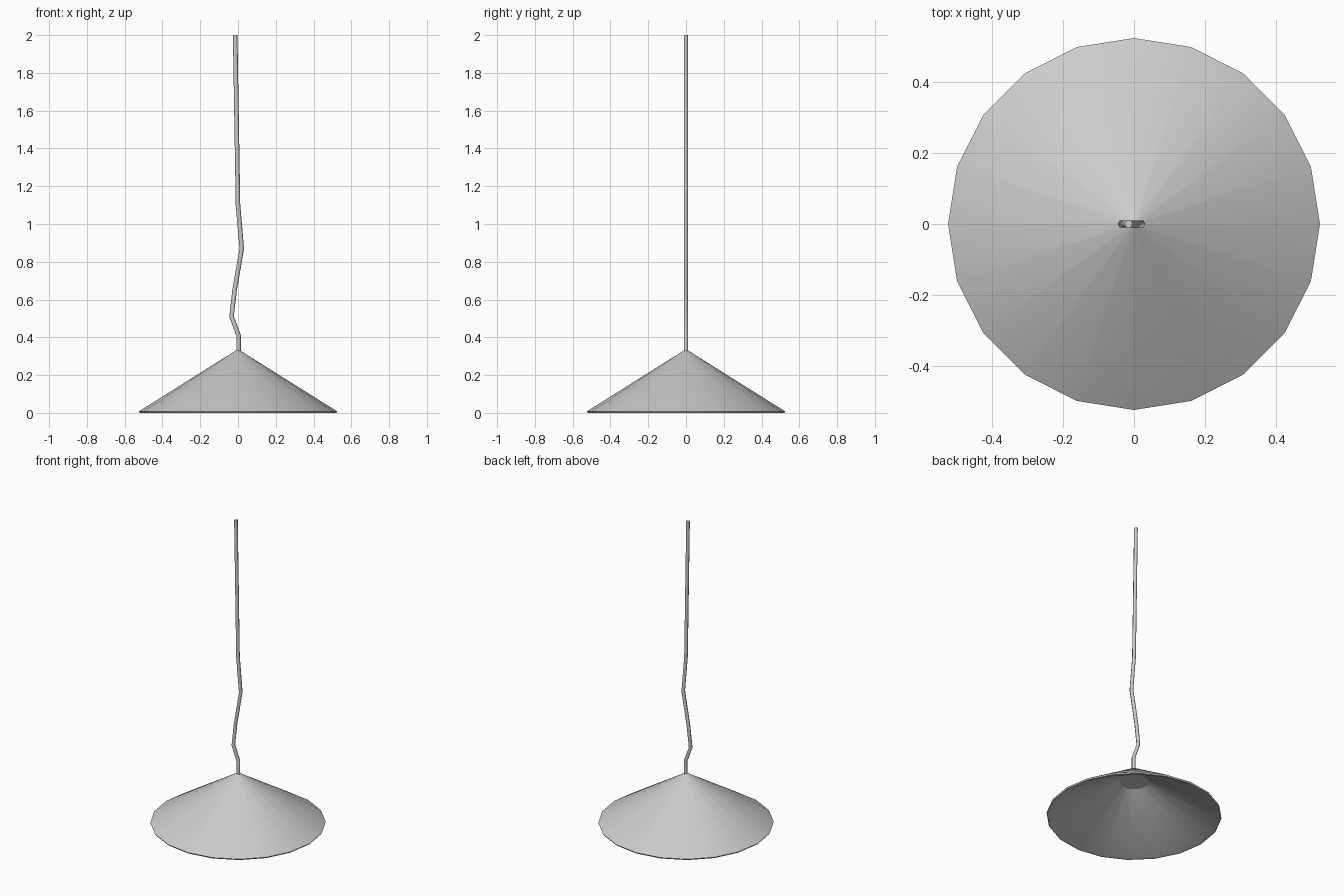
import bpy, bmesh, math

if "Cube" in bpy.data.objects:
    bpy.data.objects.remove(bpy.data.objects["Cube"])

SIDES = 20


def lathe(name, profile):
    """Revolve (radius, z) points; radius 0 makes a single pole vertex."""
    bm = bmesh.new()
    rings = []
    for r, z in profile:
        n = SIDES if r > 0 else 1
        rings.append([bm.verts.new((r * math.cos(2 * math.pi * i / SIDES),
                                    r * math.sin(2 * math.pi * i / SIDES), z))
                      for i in range(n)])
    for a, b in zip(rings, rings[1:]):
        for i in range(SIDES):
            j = (i + 1) % SIDES
            quad = [a[i % len(a)], a[j % len(a)], b[j % len(b)], b[i % len(b)]]
            bm.faces.new(list(dict.fromkeys(quad)))
    bmesh.ops.recalc_face_normals(bm, faces=bm.faces)
    mesh = bpy.data.meshes.new(name)
    bm.to_mesh(mesh)
    bm.free()
    obj = bpy.data.objects.new(name, mesh)
    bpy.context.collection.objects.link(obj)
    return obj


def smooth(obj, degrees):
    bpy.ops.object.select_all(action='DESELECT')
    obj.select_set(True)
    bpy.context.view_layer.objects.active = obj
    bpy.ops.object.shade_smooth_by_angle(angle=math.radians(degrees))


# Hollow conical lampshade: outer cone, thin rim, inner cone with a flat ceiling
shade = lathe("lampshade", [(0, 0.335), (0.012, 0.33), (0.525, 0.008),
                            (0.52, 0.0), (0.50, 0.003), (0.088, 0.24), (0, 0.24)])
smooth(shade, 30)

# Kinked hanging cord, a six-sided tube along a path in the xz plane
path = [(0.003, 0.30), (0.003, 0.41), (-0.034, 0.51), (-0.018, 0.65),
        (0.02, 0.87), (0.0, 1.10), (-0.015, 2.0)]
curve = bpy.data.curves.new("cord", 'CURVE')
curve.dimensions = '3D'
curve.bevel_depth = 0.012
curve.bevel_resolution = 1
curve.use_fill_caps = True
spline = curve.splines.new('POLY')
spline.points.add(len(path) - 1)
for point, (x, z) in zip(spline.points, path):
    point.co = (x, 0, z, 1)
cord = bpy.data.objects.new("cord", curve)
bpy.context.collection.objects.link(cord)
